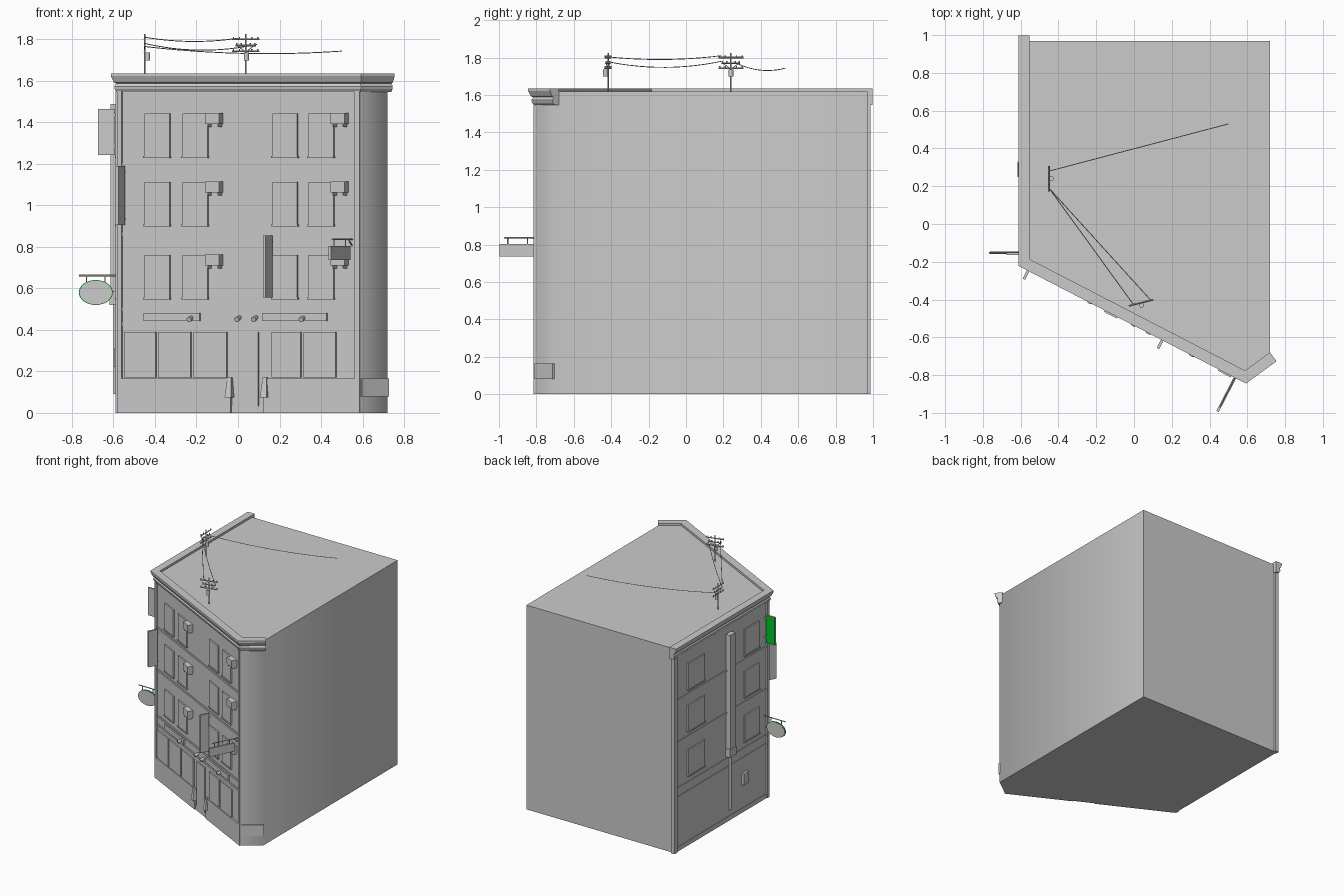
import bpy, bmesh, math
from mathutils import Vector, Matrix

if "Cube" in bpy.data.objects:
    bpy.data.objects.remove(bpy.data.objects["Cube"])

A, B, C = Vector((-0.578, -0.201)), Vector((0.59, -0.805)), Vector((0.72, -0.71))
D, E = Vector((0.72, 0.97)), Vector((-0.578, 0.97))
FRONT, LEFT, CHAMFER = (A, (B - A).normalized()), (E, (A - E).normalized()), (B, (C - B).normalized())

green = bpy.data.materials.new("green")
green.diffuse_color = (0.0, 0.55, 0.02, 1)
green.use_nodes = True
green.node_tree.nodes["Principled BSDF"].inputs["Base Color"].default_value = green.diffuse_color


def finish(bm, name, mat=None, smooth=None):
    bmesh.ops.recalc_face_normals(bm, faces=bm.faces)
    me = bpy.data.meshes.new(name)
    bm.to_mesh(me)
    bm.free()
    ob = bpy.data.objects.new(name, me)
    bpy.context.collection.objects.link(ob)
    if mat:
        me.materials.append(mat)
    if smooth:
        bpy.context.view_layer.objects.active = ob
        ob.select_set(True)
        bpy.ops.object.shade_smooth_by_angle(angle=math.radians(smooth))
        ob.select_set(False)
    return ob


def wall_point(wall, s, out, z):
    o, d = wall
    p = o + d * s + Vector((d.y, -d.x)) * out
    return Vector((p.x, p.y, z))


def sx(x):
    """distance along the front wall for a given x"""
    return (x - A.x) / FRONT[1].x


def wall_box(name, wall, s0, s1, z0, z1, o0, o1, taper=1.0, mat=None):
    """box placed on a wall: along the wall, up, outward"""
    bm = bmesh.new()
    bmesh.ops.create_cube(bm, size=1)
    for v in bm.verts:
        k = taper if v.co.z > 0 else 1.0
        s = (s0 + s1) / 2 + v.co.x * (s1 - s0) * k
        o = o0 if v.co.y > 0 else o0 + (o1 - o0) * k
        v.co = wall_point(wall, s, o, z0 if v.co.z < 0 else z1)
    return finish(bm, name, mat)


def rod(name, p, q, r, n=6, r2=None):
    p, q = Vector(p), Vector(q)
    bm = bmesh.new()
    m = Matrix.Translation((p + q) / 2) @ (q - p).to_track_quat('Z', 'Y').to_matrix().to_4x4()
    bmesh.ops.create_cone(bm, cap_ends=True, segments=n, radius1=r, radius2=r2 or r, depth=(q - p).length, matrix=m)
    return finish(bm, name, smooth=50)


def sweep(name, path, profile):
    """mitred sweep of an (outward, z) profile"""
    bm = bmesh.new()
    norm = [Vector((d.y, -d.x)) for d in [(b - a).normalized() for a, b in zip(path, path[1:])]]
    rings = []
    for i, p in enumerate(path):
        n0, n1 = norm[max(i - 1, 0)], norm[min(i, len(norm) - 1)]
        m = (n0 + n1) / (1 + n0.dot(n1))
        rings.append([bm.verts.new((p.x + m.x * o, p.y + m.y * o, z)) for o, z in profile])
    for r0, r1 in zip(rings, rings[1:]):
        for i in range(len(profile)):
            j = (i + 1) % len(profile)
            bm.faces.new((r0[i], r0[j], r1[j], r1[i]))
    bm.faces.new(rings[0])
    bm.faces.new(rings[-1])
    return finish(bm, name)


# building body
bm = bmesh.new()
base = bm.faces.new([bm.verts.new((p.x, p.y, 0)) for p in (A, B, C, D, E)])
top = bmesh.ops.extrude_face_region(bm, geom=[base])["geom"]
bmesh.ops.translate(bm, vec=(0, 0, 1.618), verts=[g for g in top if isinstance(g, bmesh.types.BMVert)])
finish(bm, "building_body", smooth=60)

# cornice, floor bands and base course
sweep("cornice", [Vector((E.x, 0.998)), A, B, C + CHAMFER[1] * 0.018],
      [(-0.025, 1.635), (0.034, 1.635), (0.034, 1.622), (0.02, 1.592), (0.01, 1.588),
       (0.018, 1.572), (0.016, 1.56), (0.006, 1.545), (-0.025, 1.545)])
for z0, z1 in ((0, 0.035), (0.42, 0.435), (0.49, 0.505), (0.855, 0.87), (1.19, 1.205)):
    sweep("floor_band", [E, A, B], [(-0.01, z0), (0.005, z0), (0.005, z1), (-0.01, z1)])

# corner pilasters
LF, LL = (B - A).length, (A - E).length
wall_box("front_pilaster", FRONT, 0, 0.025, 0, 1.55, -0.01, 0.012)
wall_box("front_pilaster", FRONT, LF - 0.025, LF, 0, 1.55, -0.01, 0.012)
wall_box("left_pilaster", LEFT, -0.016, 0.02, 0, 1.55, -0.02, 0.012)
wall_box("left_pilaster", LEFT, LL - 0.025, LL, 0, 1.55, -0.01, 0.012)

# windows with sills and air conditioners
for z in (0.555, 0.907, 1.237):
    for x in (-0.325, -0.142, 0.29, 0.465):
        wall_box("front_window", FRONT, sx(x - 0.12), sx(x), z, z + 0.205, -0.01, 0.01)
        wall_box("front_sill", FRONT, sx(x - 0.125), sx(x + 0.003), z - 0.008, z, -0.01, 0.015)
    for y0, y1 in ((0.81, 0.6), (0.1, -0.08)):
        wall_box("left_window", LEFT, E.y - y0, E.y - y1, z, z + 0.205, -0.01, 0.01)
        wall_box("left_sill", LEFT, E.y - y0 - 0.005, E.y - y1 + 0.005, z - 0.008, z, -0.01, 0.015)
    for x in (-0.105, 0.498):
        s = sx(x)
        wall_box("air_conditioner", FRONT, s - 0.038, s + 0.038, z + 0.155, z + 0.208, 0, 0.042)
        for k in (-0.028, 0.028):
            wall_box("air_conditioner_bracket", FRONT, s + k - 0.003, s + k + 0.003, z + 0.14, z + 0.155, 0, 0.035)

# shop front: panels, door, plinths and door blocks
for x0, x1 in ((-0.545, -0.393), (-0.38, -0.224), (-0.21, -0.05), (0.165, 0.306), (0.32, 0.475)):
    wall_box("shop_window", FRONT, sx(x0), sx(x1), 0.17, 0.39, -0.01, 0.01)
wall_box("shop_door", FRONT, sx(-0.01), sx(0.1), 0.03, 0.39, -0.01, 0.006)
for x0, x1 in ((-0.575, -0.03), (0.125, 0.585)):
    wall_box("shop_plinth", FRONT, sx(x0), sx(x1), 0, 0.165, -0.01, 0.012)
for x in (-0.035, 0.135):
    wall_box("door_block", FRONT, sx(x) - 0.018, sx(x) + 0.018, 0.075, 0.17, 0, 0.03, 0.55)

# fascia signs and lamps
for x0, x1 in ((-0.45, -0.18), (0.12, 0.43)):
    wall_box("fascia_sign", FRONT, sx(x0), sx(x1), 0.442, 0.482, -0.01, 0.01)
for x in (-0.22, 0.01, 0.09, 0.32):
    rod("fascia_lamp", wall_point(FRONT, sx(x), 0, 0.462), wall_point(FRONT, sx(x), 0.035, 0.45), 0.008, 8, 0.014)

# upright signs projecting from the front
for x, z0, z1 in ((-0.545, 0.905, 1.19), (0.165, 0.555, 0.855)):
    s = sx(x)
    wall_box("upright_sign", FRONT, s - 0.007, s + 0.007, z0, z1, 0.012, 0.083)
    for z in (z0 + 0.03, z1 - 0.03):
        rod("upright_sign_mount", wall_point(FRONT, s, 0, z), wall_point(FRONT, s, 0.02, z), 0.004)

# long hanging sign
s = sx(0.55)
wall_box("hanging_sign", FRONT, s - 0.007, s + 0.007, 0.737, 0.803, 0.03, 0.235)
rod("hanging_sign_arm", wall_point(FRONT, s, 0, 0.836), wall_point(FRONT, s, 0.21, 0.836), 0.004)
rod("hanging_sign_brace", wall_point(FRONT, s, 0, 0.805), wall_point(FRONT, s, 0.04, 0.836), 0.003)
for o in (0.07, 0.19):
    rod("hanging_sign_link", wall_point(FRONT, s, o, 0.80), wall_point(FRONT, s, o, 0.836), 0.003)

# corner sign on the chamfer
wall_box("corner_sign", CHAMFER, 0.003, 0.165, 0.08, 0.165, -0.005, 0.008)

# green box sign on the left wall
sl = E.y + 0.158
wall_box("left_box_sign", LEFT, sl - 0.006, sl + 0.006, 1.243, 1.463, 0.015, 0.097)
wall_box("left_box_sign_panel", LEFT, sl - 0.008, sl - 0.006, 1.245, 1.461, 0.017, 0.095, mat=green)
for z in (1.28, 1.43):
    wall_box("left_box_sign_mount", LEFT, sl - 0.004, sl + 0.004, z, z + 0.01, 0, 0.016)

# oval hanging sign with green rim
for name, k, t, mat in (("oval_sign", 0.95, 0.012, None), ("oval_sign_rim", 1.0, 0.008, green)):
    bm = bmesh.new()
    m = Matrix.Translation((-0.685, -0.152, 0.58)) @ Matrix.Diagonal((0.082 * k, 1, 0.06 * k, 1)) @ Matrix.Rotation(math.pi / 2, 4, 'X')
    bmesh.ops.create_cone(bm, cap_ends=True, segments=32, radius1=1, radius2=1, depth=t, matrix=m)
    finish(bm, name, mat, 40)
rod("oval_sign_arm", (-0.578, -0.152, 0.662), (-0.765, -0.152, 0.662), 0.004)
for x in (-0.73, -0.64):
    rod("oval_sign_link", (x, -0.152, 0.62), (x, -0.152, 0.662), 0.003)

# duct, pipe and meter box on the left wall
sd = E.y - 0.29
wall_box("duct", LEFT, sd - 0.032, sd + 0.032, 0.58, 1.487, 0, 0.036)
wall_box("duct_foot", LEFT, sd - 0.04, sd + 0.04, 0.52, 0.585, 0, 0.04)
rod("drain_pipe", wall_point(LEFT, sd, 0.012, 0.09), wall_point(LEFT, sd, 0.012, 0.53), 0.01, 8)
wall_box("meter_box", LEFT, E.y - 0.13, E.y - 0.07, 0.22, 0.31, 0, 0.02)

# roof utility poles
for x, y, ang in ((-0.45, 0.24, math.pi / 2), (0.037, -0.417, 0.25)):
    d = Vector((math.cos(ang), math.sin(ang), 0))
    side = Vector((d.y, -d.x, 0))
    c = Vector((x, y, 0))
    up = lambda z: Vector((0, 0, z))
    rod("pole", c + up(1.61), c + up(1.825), 0.004, 8)
    for z, w in ((1.8, 0.067), (1.77, 0.05), (1.742, 0.067)):
        rod("pole_crossarm", c - d * w + up(z), c + d * w + up(z), 0.0045, 4)
        for k in (-0.9, -0.45, 0.45, 0.9):
            rod("pole_insulator", c + d * w * k + up(z), c + d * w * k + up(z + 0.012), 0.0035)
    for k in (-1, 1):
        rod("pole_brace", c + up(1.738), c + d * 0.04 * k + up(1.768), 0.002, 4)
    rod("pole_transformer", c + side * 0.014 + up(1.698), c + side * 0.014 + up(1.737), 0.013, 10)

# sagging wires
for p, q, sag in (((-0.45, 0.19, 1.81), (0.0, -0.43, 1.805), 0.018),
                  ((-0.45, 0.19, 1.78), (0.09, -0.405, 1.775), 0.03),
                  ((-0.45, 0.28, 1.765), (0.5, 0.53, 1.743), 0.022)):
    cu = bpy.data.curves.new("wire", 'CURVE')
    cu.dimensions, cu.bevel_depth, cu.bevel_resolution = '3D', 0.0022, 0
    sp = cu.splines.new('POLY')
    sp.points.add(12)
    for i, pt in enumerate(sp.points):
        t = i / 12
        v = Vector(p).lerp(Vector(q), t)
        pt.co = (v.x, v.y, v.z - 4 * sag * t * (1 - t), 1)
    bpy.context.collection.objects.link(bpy.data.objects.new("wire", cu))
